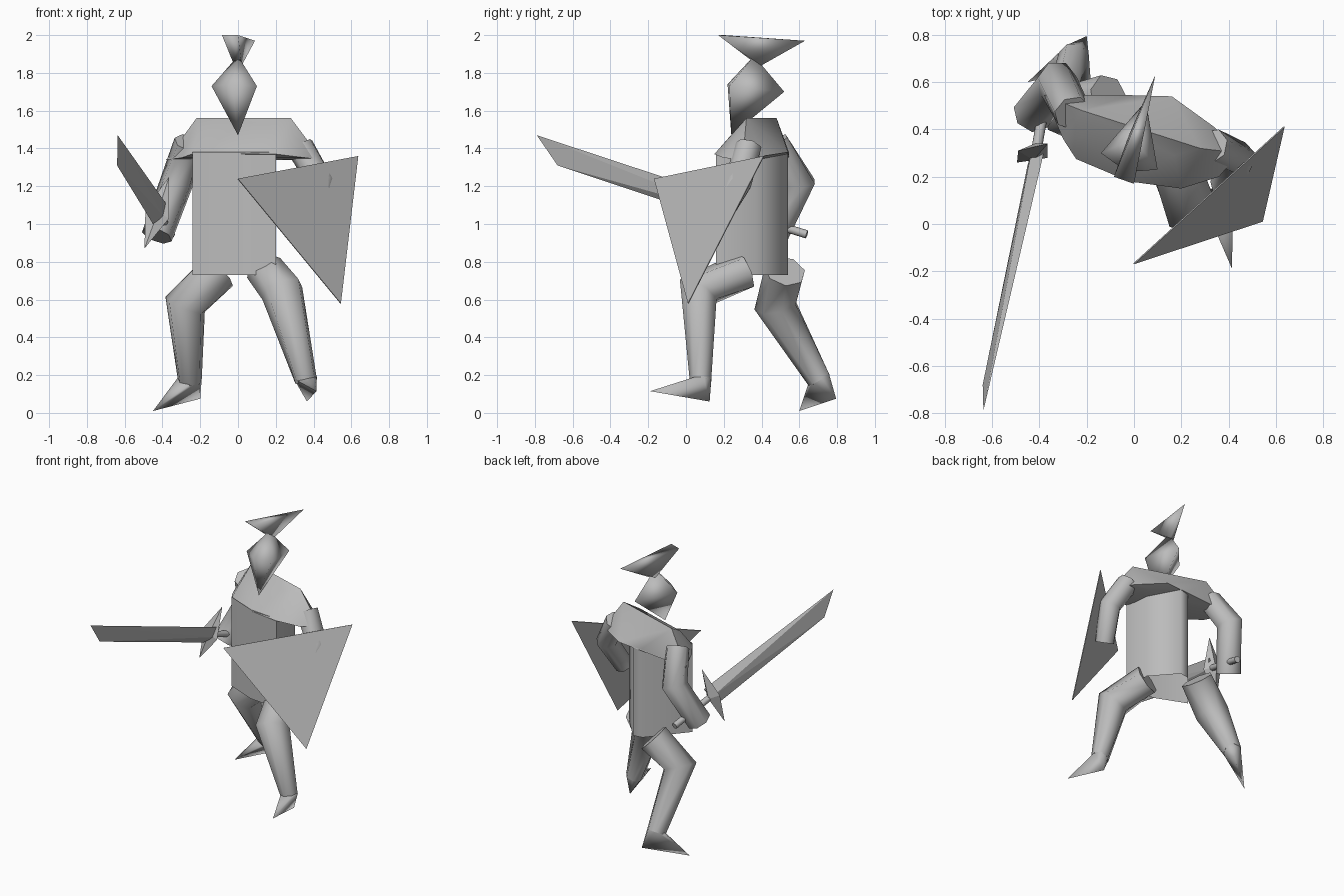
import bpy, bmesh, math
from mathutils import Vector

if "Cube" in bpy.data.objects:
    bpy.data.objects.remove(bpy.data.objects["Cube"], do_unlink=True)

grey = bpy.data.materials.new("plain grey")
grey.use_nodes = True
grey.diffuse_color = (0.5, 0.5, 0.5, 1)
grey.node_tree.nodes["Principled BSDF"].inputs["Base Color"].default_value = (0.5, 0.5, 0.5, 1)


def finish(name, bm, angle):
    """Turn a bmesh into a shaded object."""
    bmesh.ops.recalc_face_normals(bm, faces=bm.faces)
    mesh = bpy.data.meshes.new(name)
    bm.to_mesh(mesh)
    bm.free()
    mesh.materials.append(grey)
    ob = bpy.data.objects.new(name, mesh)
    bpy.context.collection.objects.link(ob)
    bpy.ops.object.select_all(action='DESELECT')
    bpy.context.view_layer.objects.active = ob
    ob.select_set(True)
    if angle:
        bpy.ops.object.shade_smooth_by_angle(angle=math.radians(angle))


def hull(name, points, angle=0):
    """Solid wrapped round a few points."""
    bm = bmesh.new()
    for p in points:
        bm.verts.new(p)
    bmesh.ops.convex_hull(bm, input=bm.verts)
    loose = [v for v in bm.verts if not v.link_faces]
    bmesh.ops.delete(bm, geom=loose, context='VERTS')
    finish(name, bm, angle)


def ring(center, direction, radius, sides):
    d = Vector(direction).normalized()
    a = d.cross(Vector((1, 0, 0))).normalized()
    b = d.cross(a)
    return [Vector(center) + radius * (math.cos(t) * a + math.sin(t) * b)
            for t in (math.tau * i / sides for i in range(sides))]


def loft(name, sections, angle, caps):
    """Skin between matching cross-sections."""
    bm = bmesh.new()
    rings = [[bm.verts.new(p) for p in section] for section in sections]
    n = len(rings[0])
    for r, s in zip(rings, rings[1:]):
        for i in range(n):
            j = (i + 1) % n
            bm.faces.new((r[i], r[j], s[j], s[i]))
    if caps:
        bm.faces.new(rings[0])
        bm.faces.new(rings[-1])
    finish(name, bm, angle)


def tube(name, path, radii, sides=7, angle=65):
    """Tapered limb with mitred joints."""
    pts = [Vector(p) for p in path]
    sections = []
    for i, p in enumerate(pts):
        d = Vector()
        if i > 0:
            d += (p - pts[i - 1]).normalized()
        if i < len(pts) - 1:
            d += (pts[i + 1] - p).normalized()
        sections.append(ring(p, d, radii[i], sides))
    loft(name, sections, angle, True)


# Torso: upright tunic, open at the hem
outline = [(-0.24, 0.27), (-0.02, 0.18), (0.20, 0.16), (0.20, 0.37),
           (0.05, 0.54), (-0.02, 0.53)]
loft("torso", [[(x, y, z) for x, y in outline] for z in (0.73, 1.38)], 80, False)

# Shoulder mantle: ridge sloping down to the two arm points
hull("shoulder_mantle", [
    (-0.22, 0.48, 1.56), (0.28, 0.32, 1.56), (-0.21, 0.37, 1.50), (0.17, 0.29, 1.53),
    (-0.38, 0.545, 1.34), (-0.30, 0.36, 1.35), (-0.245, 0.275, 1.37),
    (-0.02, 0.18, 1.37), (0.20, 0.15, 1.37), (0.36, 0.20, 1.35), (0.445, 0.30, 1.34),
    (0.34, 0.41, 1.36), (0.16, 0.54, 1.38), (-0.02, 0.545, 1.38)], 60)

# Helmet and crest
hull("helmet", [(0, 0.36, 1.89), (-0.14, 0.30, 1.73), (0.10, 0.23, 1.73),
                (-0.03, 0.22, 1.74), (0.05, 0.52, 1.70), (0, 0.24, 1.47)], 120)
hull("crest", [(-0.085, 0.20, 2.0), (0.0, 0.17, 2.0), (0.09, 0.63, 1.97),
               (-0.02, 0.38, 1.84), (0.02, 0.40, 1.84)], 110)

# Legs
tube("left_leg", [(0.145, 0.31, 0.75), (0.235, 0.065, 0.645), (0.36, 0.08, 0.17)],
     [0.105, 0.115, 0.06])
tube("right_leg", [(-0.105, 0.525, 0.75), (-0.28, 0.475, 0.57), (-0.255, 0.71, 0.17)],
     [0.11, 0.115, 0.065])

# Feet: wedges from ankle to heel and toe
hull("left_foot", ring((0.36, 0.08, 0.18), (0.2, 0, -1), 0.06, 7)
     + [(0.365, 0.125, 0.06), (0.415, -0.19, 0.115)], 80)
hull("right_foot", ring((-0.255, 0.705, 0.18), (0, 0.5, -1), 0.065, 7)
     + [(-0.20, 0.795, 0.075), (-0.45, 0.60, 0.01)], 80)

# Arms
tube("left_arm", [(0.33, 0.33, 1.41), (0.44, 0.28, 1.22), (0.385, 0.16, 1.01)],
     [0.075, 0.075, 0.065])
tube("right_arm", [(-0.26, 0.47, 1.43), (-0.325, 0.60, 1.22), (-0.43, 0.465, 0.94)],
     [0.08, 0.09, 0.085])

# Sword: thin ridged blade, diamond guard, round grip
hull("sword_blade", [(-0.637, -0.79, 1.47), (-0.64, -0.68, 1.31),
                     (-0.375, 0.33, 1.10), (-0.45, 0.25, 1.0),
                     (-0.435, 0.30, 1.06), (-0.395, 0.285, 1.04)])
hull("sword_guard", [(-0.495, 0.26, 0.87), (-0.365, 0.34, 1.25),
                     (-0.49, 0.31, 1.08), (-0.365, 0.28, 1.03),
                     (-0.42, 0.34, 1.045), (-0.425, 0.27, 1.06)])
tube("sword_grip", [(-0.415, 0.30, 1.05), (-0.355, 0.64, 0.945)], [0.022, 0.022], 8)

# Shield: slim triangular plate
corners = [Vector(p) for p in ((0, -0.17, 1.24), (0.637, 0.41, 1.36), (0.545, 0.01, 0.58))]
normal = (corners[1] - corners[0]).cross(corners[2] - corners[0]).normalized()
hull("shield", corners + [c + normal * 0.005 for c in corners])
